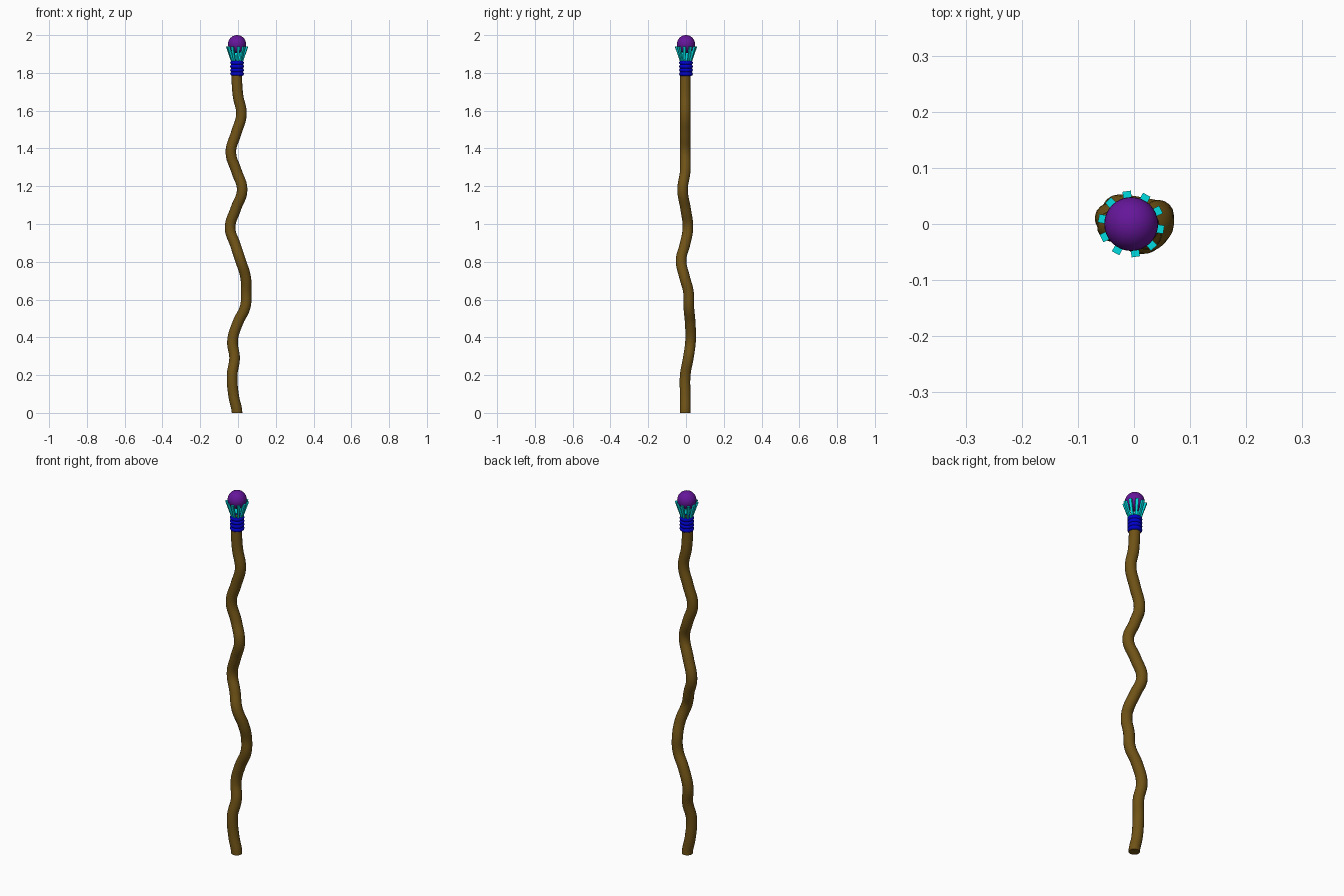
import bpy, bmesh
from math import cos, sin, radians, pi
from mathutils import Vector

if "Cube" in bpy.data.objects:
    bpy.data.objects.remove(bpy.data.objects["Cube"])

CX = -0.005  # axis of the head


def material(name, rgb):
    m = bpy.data.materials.new(name)
    m.diffuse_color = (*rgb, 1)
    m.use_nodes = True
    m.node_tree.nodes["Principled BSDF"].inputs["Base Color"].default_value = m.diffuse_color
    return m


WOOD = material("wood", (0.16, 0.085, 0.008))
BLUE = material("blue_wrap", (0.0, 0.0, 0.62))
CYAN = material("cyan_prong", (0.0, 0.72, 0.75))
PURPLE = material("purple_orb", (0.13, 0.008, 0.32))


def finish(ob, name, mat, smooth=True):
    ob.name = name
    ob.data.materials.clear()
    ob.data.materials.append(mat)
    if smooth:
        bpy.ops.object.select_all(action='DESELECT')
        ob.select_set(True)
        bpy.context.view_layer.objects.active = ob
        bpy.ops.object.shade_smooth_by_angle(angle=radians(40))
    return ob


# Gnarled shaft: round section swept along a wavy path (x, y, z)
path = [
    (-0.005, -0.004, 0.0), (-0.023, -0.004, 0.09), (-0.031, -0.004, 0.2),
    (-0.018, 0.012, 0.29), (-0.029, 0.024, 0.38), (0.0, 0.022, 0.48),
    (0.038, 0.015, 0.56), (0.043, 0.013, 0.64), (0.04, -0.008, 0.72),
    (0.012, -0.026, 0.81), (-0.014, -0.006, 0.89), (-0.042, 0.01, 0.98),
    (-0.012, -0.002, 1.08), (0.022, -0.018, 1.18), (-0.008, -0.004, 1.28),
    (-0.038, -0.004, 1.38), (-0.01, -0.004, 1.48), (0.018, -0.004, 1.58),
    (0.0, -0.004, 1.68), (-0.006, -0.004, 1.76), (-0.005, 0.0, 1.86),
]
cu = bpy.data.curves.new("shaft", 'CURVE')
cu.dimensions = '3D'
cu.bevel_depth = 0.028
cu.bevel_resolution = 6
cu.resolution_u = 6
cu.use_fill_caps = True
sp = cu.splines.new('BEZIER')
sp.bezier_points.add(len(path) - 1)
for p, co in zip(sp.bezier_points, path):
    p.co = co
    p.handle_left_type = p.handle_right_type = 'AUTO'
# Keep the ends vertical so the staff stands flat
for p in (sp.bezier_points[0], sp.bezier_points[-1]):
    p.handle_left_type = p.handle_right_type = 'FREE'
    p.handle_left = p.co - Vector((0, 0, 0.03))
    p.handle_right = p.co + Vector((0, 0, 0.03))
shaft = bpy.data.objects.new("shaft", cu)
bpy.context.collection.objects.link(shaft)
shaft.select_set(True)
bpy.context.view_layer.objects.active = shaft
bpy.ops.object.convert(target='MESH')
finish(bpy.context.object, "shaft", WOOD)

# Blue wrap: four stacked rings below the head
for i in range(4):
    bpy.ops.mesh.primitive_torus_add(
        major_radius=0.025, minor_radius=0.0115, major_segments=32,
        minor_segments=12, location=(CX, 0, 1.795 + i * 0.0195))
    finish(bpy.context.object, f"wrap_ring_{i + 1}", BLUE)

# Ten prongs flaring outward to cradle the orb
bm = bmesh.new()
for i in range(10):
    a = radians(-10) + i * pi / 5
    out, side = Vector((cos(a), sin(a), 0)), Vector((-sin(a), cos(a), 0))
    rings = []
    for r, z, w, t in ((0.023, 1.85, 0.005, 0.005), (0.053, 1.94, 0.0075, 0.006)):
        c = Vector((CX, 0, z)) + out * r
        rings.append([bm.verts.new(c + side * w * s + out * t * o)
                      for s, o in ((-1, -1), (-1, 1), (1, 1), (1, -1))])
    lo, hi = rings
    bm.faces.new(lo)
    bm.faces.new(hi)
    for k in range(4):
        n = (k + 1) % 4
        bm.faces.new((lo[k], lo[n], hi[n], hi[k]))
bmesh.ops.recalc_face_normals(bm, faces=bm.faces)
me = bpy.data.meshes.new("prongs")
bm.to_mesh(me)
bm.free()
prongs = bpy.data.objects.new("prongs", me)
bpy.context.collection.objects.link(prongs)
finish(prongs, "prongs", CYAN, smooth=False)

# Orb on top
bpy.ops.mesh.primitive_uv_sphere_add(segments=32, ring_count=16, radius=0.048,
                                     location=(CX, 0, 1.952))
finish(bpy.context.object, "orb", PURPLE)
